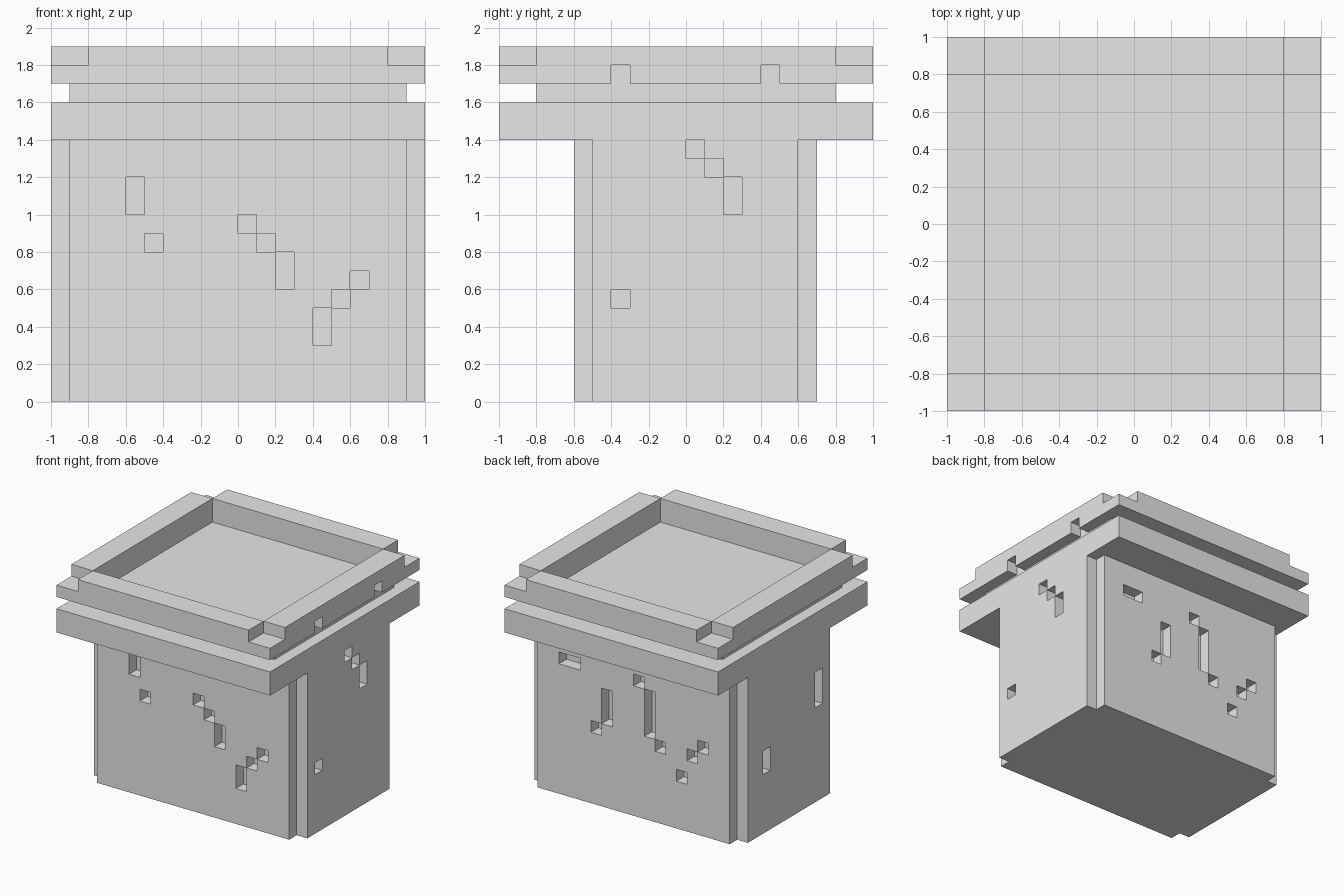
import bpy
import bmesh
from itertools import product

if "Cube" in bpy.data.objects:
    bpy.data.objects.remove(bpy.data.objects["Cube"], do_unlink=True)

UNIT = 0.1  # all sizes below are in blocks of this size

stone = bpy.data.materials.new("light_grey_stone")
stone.use_nodes = True
stone_color = (0.8, 0.8, 0.8, 1)
stone.diffuse_color = stone_color
stone.node_tree.nodes["Principled BSDF"].inputs["Base Color"].default_value = stone_color


def inside(point, box):
    return all(low < p < high for p, (low, high) in zip(point, box))


def block_part(name, solids, holes=()):
    """Union of boxes minus holes, meshed as clean outer faces."""
    lines = [sorted({v for box in (*solids, *holes) for v in box[axis]}) for axis in range(3)]

    def filled(cell):
        if any(c < 0 or c + 1 >= len(l) for c, l in zip(cell, lines)):
            return False
        mid = [(l[c] + l[c + 1]) / 2 for c, l in zip(cell, lines)]
        return any(inside(mid, b) for b in solids) and not any(inside(mid, b) for b in holes)

    bm = bmesh.new()
    for cell in product(*(range(len(l) - 1) for l in lines)):
        if not filled(cell):
            continue
        for axis, side in product(range(3), (0, 1)):
            neighbour = list(cell)
            neighbour[axis] += 1 if side else -1
            if filled(neighbour):
                continue
            u, v = (axis + 1) % 3, (axis + 2) % 3
            loop = []
            for du, dv in ((0, 0), (1, 0), (1, 1), (0, 1)):
                corner = list(cell)
                corner[axis] += side
                corner[u] += du
                corner[v] += dv
                loop.append(bm.verts.new([l[c] * UNIT for c, l in zip(corner, lines)]))
            bm.faces.new(loop if side else loop[::-1])
    bmesh.ops.remove_doubles(bm, verts=bm.verts, dist=UNIT / 100)
    bmesh.ops.dissolve_limit(bm, angle_limit=0.01, verts=bm.verts, edges=bm.edges)
    mesh = bpy.data.meshes.new(name)
    bm.to_mesh(mesh)
    bm.free()
    mesh.materials.append(stone)
    part = bpy.data.objects.new(name, mesh)
    bpy.context.collection.objects.link(part)
    return part


def centred(half_x, half_y, low, high):
    return ((-half_x, half_x), (-half_y, half_y), (low, high))


# Missing blocks on each wall: start along the wall, base height, width, height
front_gaps = [(-6, 10, 1, 2), (-5, 8, 1, 1), (0, 9, 1, 1), (1, 8, 1, 1),
              (2, 6, 1, 2), (4, 3, 1, 2), (5, 5, 1, 1), (6, 6, 1, 1)]
back_gaps = [(5, 11, 2, 1), (2, 7, 1, 3), (3, 6, 1, 1), (-1, 11, 1, 1), (-2, 7, 1, 4),
             (-3, 6, 1, 1), (-5, 4, 1, 1), (-6, 6, 1, 1), (-7, 7, 1, 1)]
left_gaps = [(0, 13, 1, 1), (1, 12, 1, 1), (2, 10, 1, 2), (-4, 5, 1, 1)]
right_gaps = [(3, 5, 1, 2), (-4, 8, 1, 3)]

gaps = []
for wall, depth in ((front_gaps, (-6, -5)), (back_gaps, (6, 7))):
    gaps += [((s, s + w), depth, (z, z + h)) for s, z, w, h in wall]
for wall, depth in ((left_gaps, (9, 10)), (right_gaps, (-10, -9))):
    gaps += [(depth, (s, s + w), (z, z + h)) for s, z, w, h in wall]

# Body with notched vertical corners and chipped walls
block_part("tower_body", [((-9, 9), (-6, 7), (0, 14)), ((-10, 10), (-5, 6), (0, 14))], gaps)

# Wide ledge and the recessed neck above it
block_part("ledge", [centred(10, 10, 14, 16)])
block_part("neck", [centred(9, 8, 16, 17)])

# Open rim with stepped corners and two notches under its left side
corners = [(x, y, (18, 19)) for x, y in product(((-10, -8), (8, 10)), repeat=2)]
notches = [((9, 10), (y, y + 1), (17, 18)) for y in (-4, 4)]
block_part("rim", [centred(10, 10, 17, 19)], [centred(8, 8, 17, 19)] + corners + notches)
